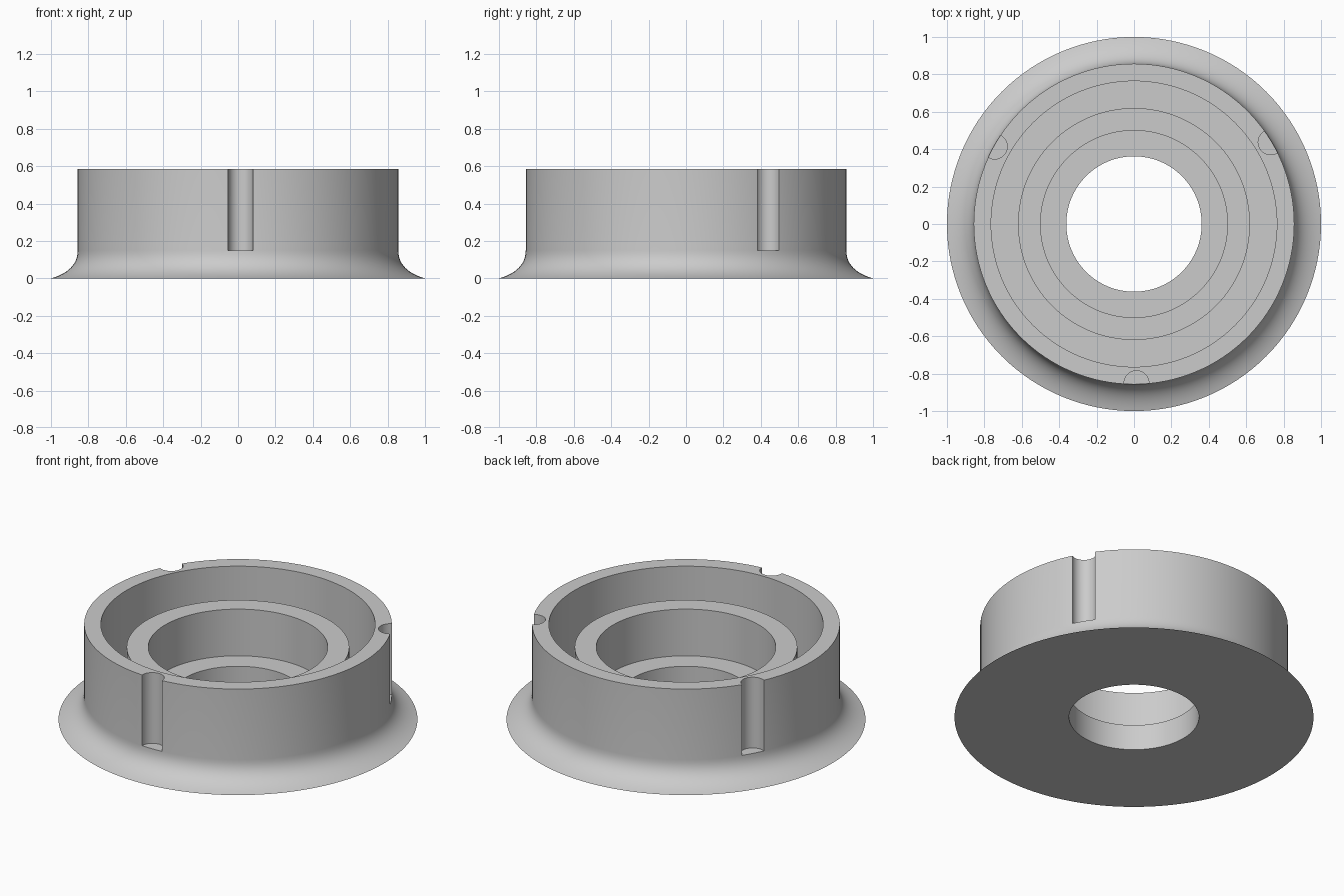
import bpy, bmesh, math
from mathutils import Vector
from mathutils.geometry import interpolate_bezier

SEGMENTS = 128
HEIGHT = 0.585
FLOOR = 0.157
NOTCH_FLOOR = 0.15

default = bpy.data.objects.get("Cube")
if default:
    bpy.data.objects.remove(default, do_unlink=True)

grey = bpy.data.materials.new("plain_grey")
grey.use_nodes = True
colour = (0.6, 0.6, 0.6, 1)
grey.diffuse_color = colour
grey.node_tree.nodes["Principled BSDF"].inputs["Base Color"].default_value = colour


def lathe(name, profile):
    """Closed (radius, z) profile turned around the z axis."""
    bm = bmesh.new()
    rings = []
    for i in range(SEGMENTS):
        a = math.tau * i / SEGMENTS
        rings.append([bm.verts.new((r * math.cos(a), r * math.sin(a), z)) for r, z in profile])
    n = len(profile)
    for i, ring in enumerate(rings):
        after = rings[(i + 1) % SEGMENTS]
        for j in range(n):
            k = (j + 1) % n
            bm.faces.new((ring[j], after[j], after[k], ring[k]))
    bmesh.ops.recalc_face_normals(bm, faces=bm.faces)
    mesh = bpy.data.meshes.new(name)
    bm.to_mesh(mesh)
    bm.free()
    mesh.materials.append(grey)
    obj = bpy.data.objects.new(name, mesh)
    bpy.context.collection.objects.link(obj)
    return obj


# Flared foot curve, from the rim up to the straight outer wall
flare = interpolate_bezier(Vector((1, 0, 0)), Vector((0.93, 0.02, 0)),
                           Vector((0.857, 0.06, 0)), Vector((0.857, 0.15, 0)), 14)

# Body section: flare, outer wall, deep groove, inner collar, floor ledge, bore
section = [(p.x, p.y) for p in flare] + [
    (0.857, HEIGHT), (0.764, HEIGHT),
    (0.764, FLOOR), (0.62, FLOOR),
    (0.62, 0.444), (0.5, 0.444),
    (0.5, FLOOR), (0.362, FLOOR),
    (0.362, 0)]
body = lathe("flanged_ring_body", section)

# Three round notches down the outer wall
for i in range(3):
    a = math.radians(-89.1 + 120 * i)
    bpy.ops.mesh.primitive_cylinder_add(
        vertices=48, radius=0.067, depth=0.6,
        location=(0.852 * math.cos(a), 0.852 * math.sin(a), NOTCH_FLOOR + 0.3))
    cutter = bpy.context.object
    cutter.name = "notch_cutter"
    cutter.hide_render = True
    cutter.data.materials.append(grey)
    cut = body.modifiers.new("notch", "BOOLEAN")
    cut.operation = "DIFFERENCE"
    cut.solver = "EXACT"
    cut.object = cutter
    bpy.context.view_layer.objects.active = body
    bpy.ops.object.modifier_apply(modifier=cut.name)
    bpy.data.objects.remove(cutter, do_unlink=True)

bpy.ops.object.select_all(action="DESELECT")
body.select_set(True)
bpy.context.view_layer.objects.active = body
bpy.ops.object.shade_smooth_by_angle(angle=math.radians(30))
